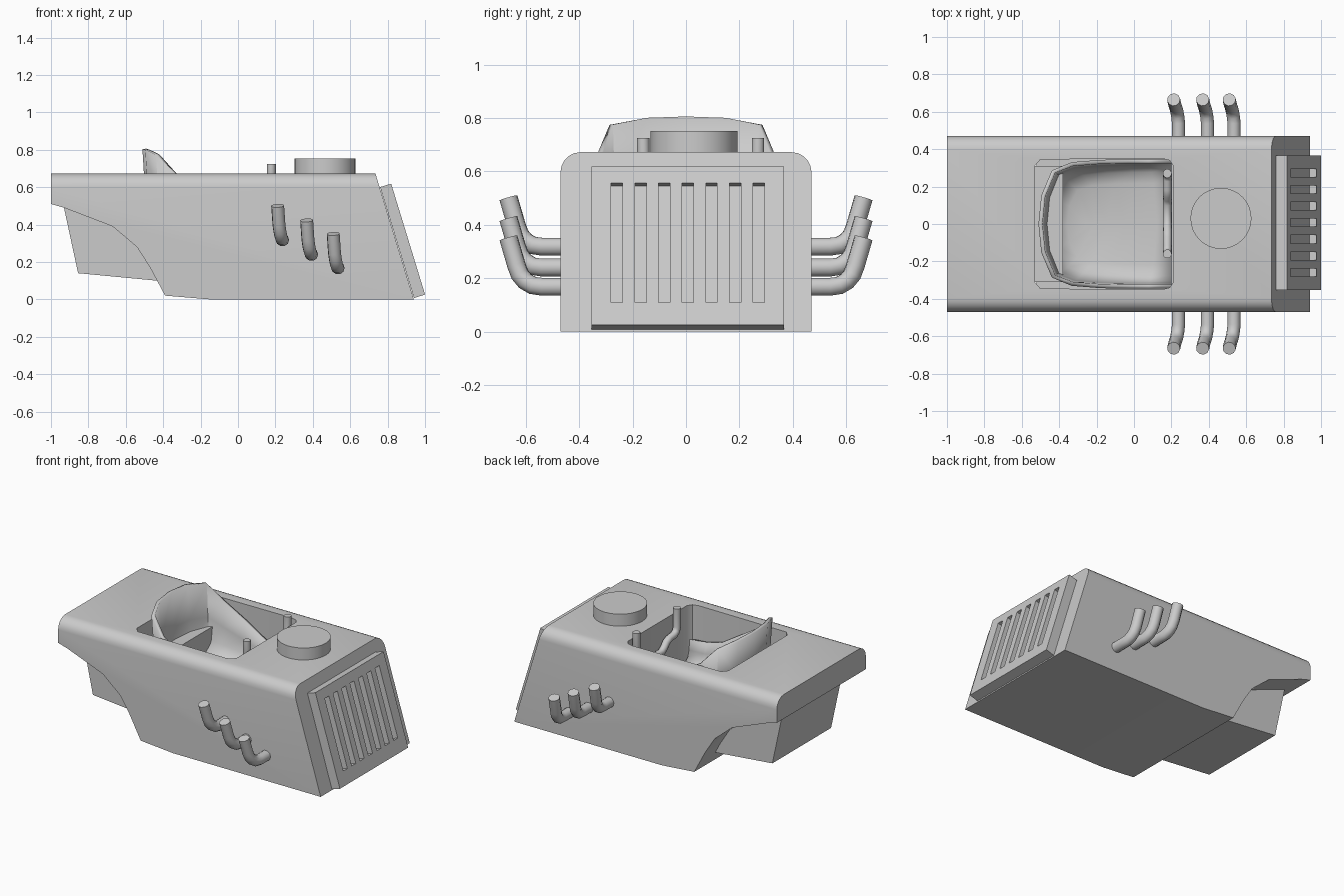
import bpy, bmesh, math
from mathutils import Matrix, Vector

if "Cube" in bpy.data.objects:
    bpy.data.objects.remove(bpy.data.objects["Cube"])


def finish(name, bm, angle=35):
    bmesh.ops.recalc_face_normals(bm, faces=bm.faces)
    me = bpy.data.meshes.new(name)
    bm.to_mesh(me)
    bm.free()
    ob = bpy.data.objects.new(name, me)
    bpy.context.collection.objects.link(ob)
    smooth(ob, angle)
    return ob


def smooth(ob, angle=35):
    bpy.ops.object.select_all(action='DESELECT')
    ob.select_set(True)
    bpy.context.view_layer.objects.active = ob
    bpy.ops.object.shade_smooth_by_angle(angle=math.radians(angle))


def prism(bm, pts, offset):
    """Extrude a polygon of 3D points along offset."""
    f = bm.faces.new([bm.verts.new(p) for p in pts])
    r = bmesh.ops.extrude_face_region(bm, geom=[f])
    bmesh.ops.translate(bm, vec=offset,
                        verts=[v for v in r['geom'] if isinstance(v, bmesh.types.BMVert)])


def side_prism(bm, profile, half):
    prism(bm, [(x, -half, z) for x, z in profile], (0, 2 * half, 0))


def box(bm, size, mat):
    bmesh.ops.create_cube(bm, size=1, matrix=mat @ Matrix.Diagonal((*size, 1)))


def cut(ob, cutter):
    cutter.hide_render = True
    m = ob.modifiers.new("cut", 'BOOLEAN')
    m.operation, m.solver, m.object = 'DIFFERENCE', 'EXACT', cutter
    bpy.context.view_layer.objects.active = ob
    bpy.ops.object.modifier_apply(modifier=m.name)
    bpy.data.objects.remove(cutter)
    smooth(ob)


def tube(name, pts, r):
    cu = bpy.data.curves.new(name, 'CURVE')
    cu.dimensions = '3D'
    cu.bevel_depth, cu.bevel_resolution, cu.use_fill_caps = r, 3, True
    sp = cu.splines.new('POLY')
    sp.points.add(len(pts) - 1)
    for p, c in zip(sp.points, pts):
        p.co = (*c, 1)
    ob = bpy.data.objects.new(name, cu)
    bpy.context.collection.objects.link(ob)
    bpy.ops.object.select_all(action='DESELECT')
    ob.select_set(True)
    bpy.context.view_layer.objects.active = ob
    bpy.ops.object.convert(target='MESH')
    smooth(bpy.context.object, 40)


# body shell with rounded upper edges
bm = bmesh.new()
side_prism(bm, [(-1, 0.672), (-1, 0.51), (-0.93, 0.49), (-0.8, 0.44), (-0.67, 0.39), (-0.54, 0.28),
                (-0.47, 0.17), (-0.39, 0.02), (-0.15, 0), (0.94, 0), (0.735, 0.672)], 0.47)
top = [e for e in bm.edges if all(v.co.z > 0.66 for v in e.verts)
       and abs(e.verts[0].co.y - e.verts[1].co.y) < 0.01]
bmesh.ops.bevel(bm, geom=top, offset=0.075, segments=5, profile=0.5, affect='EDGES')
body = finish("body", bm)

# cockpit opening
bm = bmesh.new()
plan = [(-0.53, -0.31), (-0.5, -0.345), (0.15, -0.35), (0.19, -0.34), (0.21, -0.31)]
plan += [(x, -y) for x, y in reversed(plan)]
prism(bm, [(x, y, 0.25) for x, y in plan], (0, 0, 0.6))
cut(body, finish("cockpit_cutter", bm))

# seat tub: U-shaped rim lofted down to a floor
rim = [(0.2, 0.335, 0.44), (0.08, 0.335, 0.45), (-0.03, 0.335, 0.48), (-0.18, 0.332, 0.575),
       (-0.33, 0.32, 0.67), (-0.43, 0.28, 0.775), (-0.485, 0.15, 0.8)]
rim = rim + [(-0.5, 0, 0.805)] + [(x, -y, z) for x, y, z in reversed(rim)]
bm = bmesh.new()
rows = []
for sx, sy, t in ((1, 1, 0), (0.98, 0.98, 0.45), (0.95, 0.94, 0.75), (0.89, 0.84, 0.93),
                  (0.8, 0.65, 1), (0.65, 0, 1)):
    rows.append([bm.verts.new((0.2 + (x - 0.2) * sx, y * sy, z + (0.29 - z) * t)) for x, y, z in rim])
for a, b in zip(rows, rows[1:]):
    for i in range(len(rim) - 1):
        bm.faces.new((a[i], a[i + 1], b[i + 1], b[i]))
bmesh.ops.remove_doubles(bm, verts=bm.verts, dist=0.0005)
seat = finish("seat", bm, 40)
sol = seat.modifiers.new("thickness", 'SOLIDIFY')
sol.thickness, sol.offset = 0.022, 0

# tail tank under the rear overhang
bm = bmesh.new()
side_prism(bm, [(-0.93, 0.488), (-0.855, 0.14), (-0.38, 0.095), (-0.38, 0.5)], 0.31)
finish("tail_tank", bm)

# tilted front grille with seven vertical slots
tilt = Matrix.Translation((0.88, 0.007, 0.313)) @ Matrix.Rotation(math.radians(-17), 4, 'Y')
bm = bmesh.new()
box(bm, (0.062, 0.72, 0.62), tilt)
grille = finish("grille", bm)
bm = bmesh.new()
for i in range(-3, 4):
    box(bm, (0.08, 0.043, 0.468), tilt @ Matrix.Translation((0.032, i * 0.0885, 0.012)))
cut(grille, finish("slot_cutter", bm))

# round hood cap
bm = bmesh.new()
bmesh.ops.create_cone(bm, cap_ends=True, segments=32, radius1=0.163, radius2=0.163, depth=0.1,
                      matrix=Matrix.Translation((0.465, 0.03, 0.702)))
finish("hood_cap", bm)

# exhaust pipes, three per side
bend = [(0, 0.44, 0), (0, 0.54, 0), (-0.004, 0.575, 0.005), (-0.009, 0.602, 0.021),
        (-0.014, 0.622, 0.045), (-0.019, 0.635, 0.08), (-0.026, 0.665, 0.183)]
for i, (x, z) in enumerate(((0.238, 0.318), (0.393, 0.24), (0.535, 0.168))):
    for side, s in (("left", 1), ("right", -1)):
        tube(f"exhaust_{side}_{i + 1}", [(x + a, s * b, z + c) for a, b, c in bend], 0.035)

# steering handlebar
half = [(0.215, 0.725), (0.215, 0.6), (0.205, 0.57), (0.18, 0.555), (0.13, 0.55), (0.1, 0.535),
        (0.08, 0.51), (0.05, 0.49)]
path = half + [(-y, z) for y, z in reversed(half)]
tube("handlebar", [(0.178, 0.055 + y, z) for y, z in path], 0.024)
